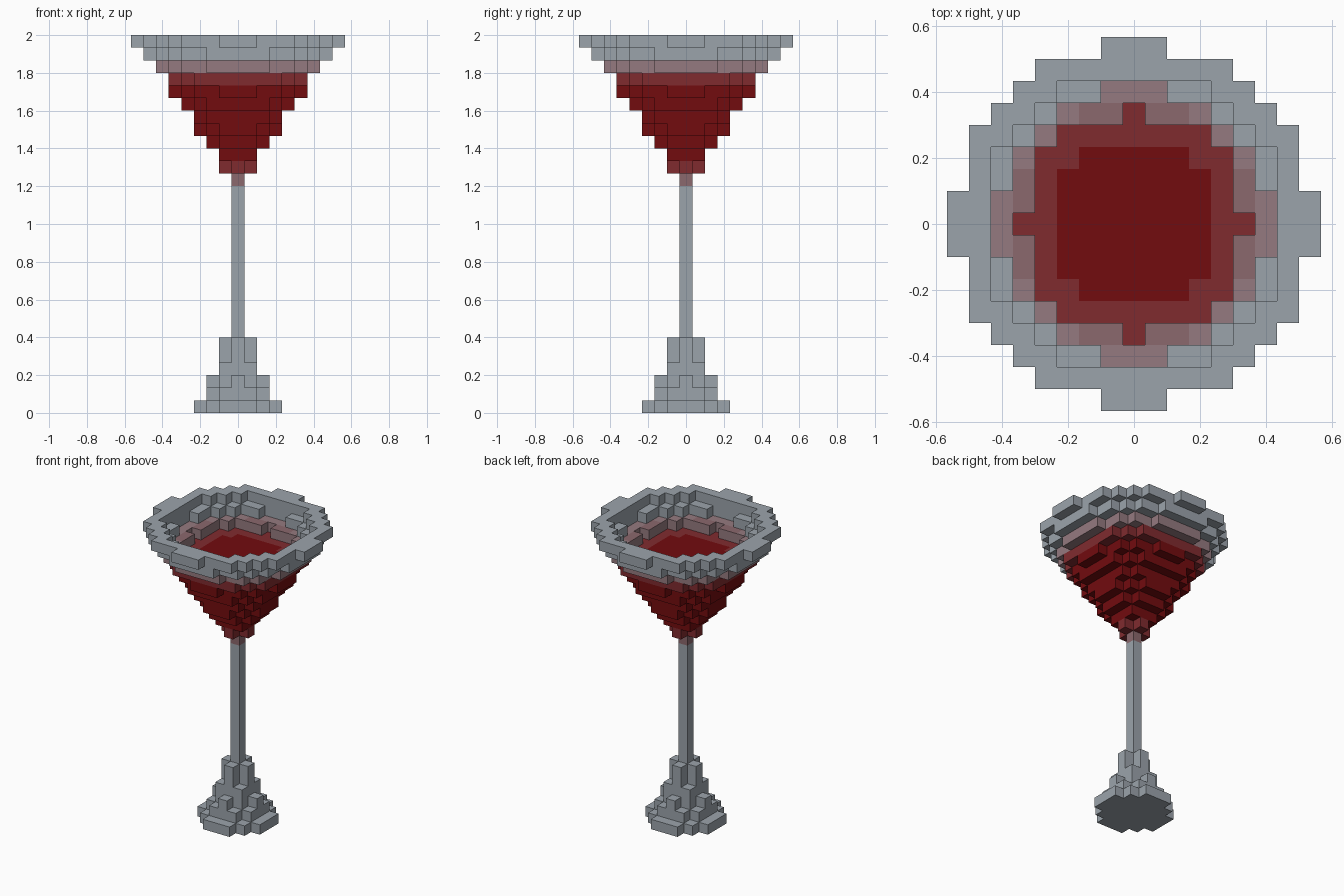
import bpy
import bmesh
from mathutils import Vector

cube = bpy.data.objects.get("Cube")
if cube:
    bpy.data.objects.remove(cube, do_unlink=True)

S = 2 / 30          # edge of one block


def make_material(name, rgb):
    m = bpy.data.materials.new(name)
    m.use_nodes = True
    col = (*rgb, 1.0)
    m.diffuse_color = col
    m.node_tree.nodes["Principled BSDF"].inputs["Base Color"].default_value = col
    return m


MATS = [make_material(n, c) for n, c in (
    ("glass grey", (0.33, 0.37, 0.41)),
    ("pink tint", (0.30, 0.195, 0.215)),
    ("rose tint", (0.26, 0.138, 0.153)),
    ("light red", (0.216, 0.024, 0.028)),
    ("deep red", (0.17, 0.0035, 0.0045)),
)]
GREY, PINK, ROSE, LIGHT, DEEP = range(5)


def disc(outer, k, hole=-1):
    """Blocks of layer k whose squared radius lies between hole and outer."""
    return {(x, y, k) for x in range(-8, 9) for y in range(-8, 9)
            if hole < x * x + y * y <= outer}


def layers(rows):
    cells = set()
    for k, row in rows.items():
        cells |= disc(row[0], k, *row[1:])
    return cells


# Squared radii per layer; a second number hollows the layer
PARTS = {
    "foot": layers({0: (10,), 1: (5,), 2: (4,), 3: (2,), 4: (1,), 5: (1,)}),
    "stem": layers({k: (0,) for k in range(6, 18)}),
    "drink": layers({18: (0,), 19: (1,), 20: (3,), 21: (6,), 22: (10,),
                     23: (14,), 24: (20,), 25: (27,), 26: (35,)}),
    "glass_bowl": layers({27: (44, 25), 28: (54, 38), 29: (66, 46)}),
}
ALL = set().union(*PARTS.values())


def colour(x, y, k, normal):
    """Tint by height, with a paler ring around the drink's surface."""
    r2 = x * x + y * y
    if k == 26 and normal.z > 0.5:
        return DEEP if r2 <= 13 else LIGHT
    if k == 27:
        return ROSE if normal.z > 0.5 and r2 <= 29 else PINK
    if k == 18:
        return ROSE
    if k in (19, 26):
        return LIGHT
    return DEEP if 20 <= k <= 25 else GREY


def build(name, cells):
    bm = bmesh.new()
    for cell in sorted(cells):
        centre = Vector(cell) + Vector((0, 0, 0.5))
        for axis in range(3):
            for sign in (-1, 1):
                n = Vector((0, 0, 0))
                n[axis] = sign
                # Only faces open to the air
                if tuple(int(c + d) for c, d in zip(cell, n)) in ALL:
                    continue
                u = Vector((0, 0, 0))
                u[(axis + 1) % 3] = 0.5
                v = n.cross(u)
                mid = centre + n * 0.5
                f = bm.faces.new([bm.verts.new((mid + a * u + b * v) * S)
                                  for a, b in ((-1, -1), (1, -1), (1, 1), (-1, 1))])
                f.material_index = colour(*cell, n)
    bmesh.ops.remove_doubles(bm, verts=bm.verts, dist=1e-4)
    mesh = bpy.data.meshes.new(name)
    bm.to_mesh(mesh)
    bm.free()
    for m in MATS:
        mesh.materials.append(m)
    bpy.context.collection.objects.link(bpy.data.objects.new(name, mesh))


for part, blocks in PARTS.items():
    build(part, blocks)
